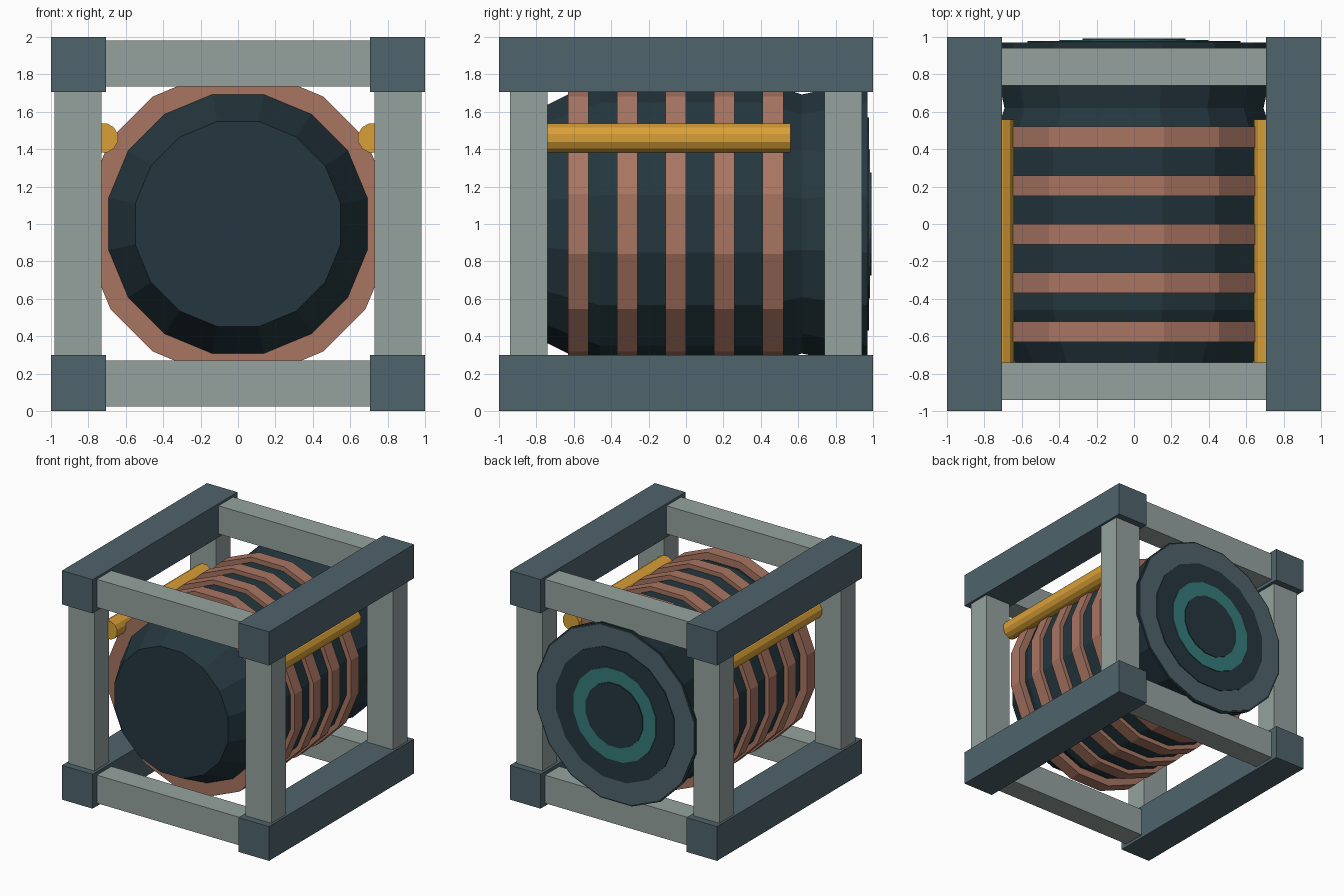
import bpy, bmesh
from math import sin, cos, pi

old = bpy.data.objects.get("Cube")
if old:
    bpy.data.objects.remove(old, do_unlink=True)


def srgb(hex_code):
    def lin(c):
        return c / 12.92 if c <= 0.04045 else ((c + 0.055) / 1.055) ** 2.4
    return [lin(int(hex_code[i:i + 2], 16) / 255) for i in (0, 2, 4)] + [1.0]


def material(name, hex_code):
    mat = bpy.data.materials.new(name)
    mat.use_nodes = True
    mat.diffuse_color = srgb(hex_code)
    mat.node_tree.nodes["Principled BSDF"].inputs["Base Color"].default_value = srgb(hex_code)
    return mat


slate = material("slate blue", "4F636C")
grey = material("pale grey", "95A29F")
dark = material("dark navy", "24373E")
copper = material("copper", "A87562")
gold = material("gold", "D9A037")
teal = material("teal", "367C7B")


def finish(name, bm, mat):
    bmesh.ops.recalc_face_normals(bm, faces=bm.faces)
    mesh = bpy.data.meshes.new(name)
    bm.to_mesh(mesh)
    bm.free()
    mesh.materials.append(mat)
    obj = bpy.data.objects.new(name, mesh)
    bpy.context.collection.objects.link(obj)
    return obj


def box(name, low, high, mat):
    bm = bmesh.new()
    bmesh.ops.create_cube(bm, size=1)
    for v in bm.verts:
        for i in range(3):
            v.co[i] = low[i] if v.co[i] < 0 else high[i]
    return finish(name, bm, mat)


def lathe(name, profile, mat, x=0, z=1, sides=16):
    """Closed turned solid along y; profile is a list of (radius, y)."""
    bm = bmesh.new()
    rings = []
    for r, y in profile:
        angles = [(k + 0.5) * 2 * pi / sides for k in range(sides)]
        rings.append([bm.verts.new((x + r * cos(a), y, z + r * sin(a))) for a in angles])
    for a, b in zip(rings, rings[1:]):
        for k in range(sides):
            n = (k + 1) % sides
            bm.faces.new((a[k], a[n], b[n], b[k]))
    bm.faces.new(rings[0])
    bm.faces.new(rings[-1])
    return finish(name, bm, mat)


# Frame: long rails, upright posts and crossbars
for side, x0, x1 in (("right", -1, -0.705), ("left", 0.705, 1)):
    for level, z0, z1 in (("lower", 0, 0.3), ("upper", 1.705, 2)):
        box(f"{level}_{side}_rail", (x0, -1, z0), (x1, 1, z1), slate)

for end, y0, y1 in (("front", -0.94, -0.74), ("back", 0.74, 0.94)):
    for side, x0, x1 in (("right", -0.98, -0.73), ("left", 0.73, 0.98)):
        box(f"{end}_{side}_post", (x0, y0, 0.25), (x1, y1, 1.75), grey)
    for level, z0, z1 in (("lower", 0.025, 0.27), ("upper", 1.735, 1.98)):
        box(f"{end}_{level}_crossbar", (-0.75, y0, z0), (0.75, y1, z1), grey)

# Drum with tapered front, waist and flared back
lathe("drum", [(0.56, -0.92), (0.706, -0.63), (0.78, -0.46),
               (0.78, 0.40), (0.706, 0.62), (0.78, 0.965)], dark)

# Copper bands around the drum
for i in range(5):
    y = -0.575 + 0.26 * i
    lathe(f"copper_band_{i + 1}", [(0.82, y - 0.055), (0.82, y + 0.055)], copper)

# Thin stacked plates on the back
for name, radius, y, mat in (("back_rim_plate", 0.765, 0.964, slate),
                             ("back_dark_plate", 0.58, 0.971, dark),
                             ("back_teal_plate", 0.405, 0.978, teal),
                             ("back_centre_plate", 0.28, 0.985, dark)):
    lathe(name, [(radius, y), (radius, y + 0.007)], mat)

# Gold side rods
for side, x in (("right", -0.72), ("left", 0.72)):
    lathe(f"{side}_rod", [(0.08, -0.75), (0.08, 0.56)], gold, x, 1.46, 12)
